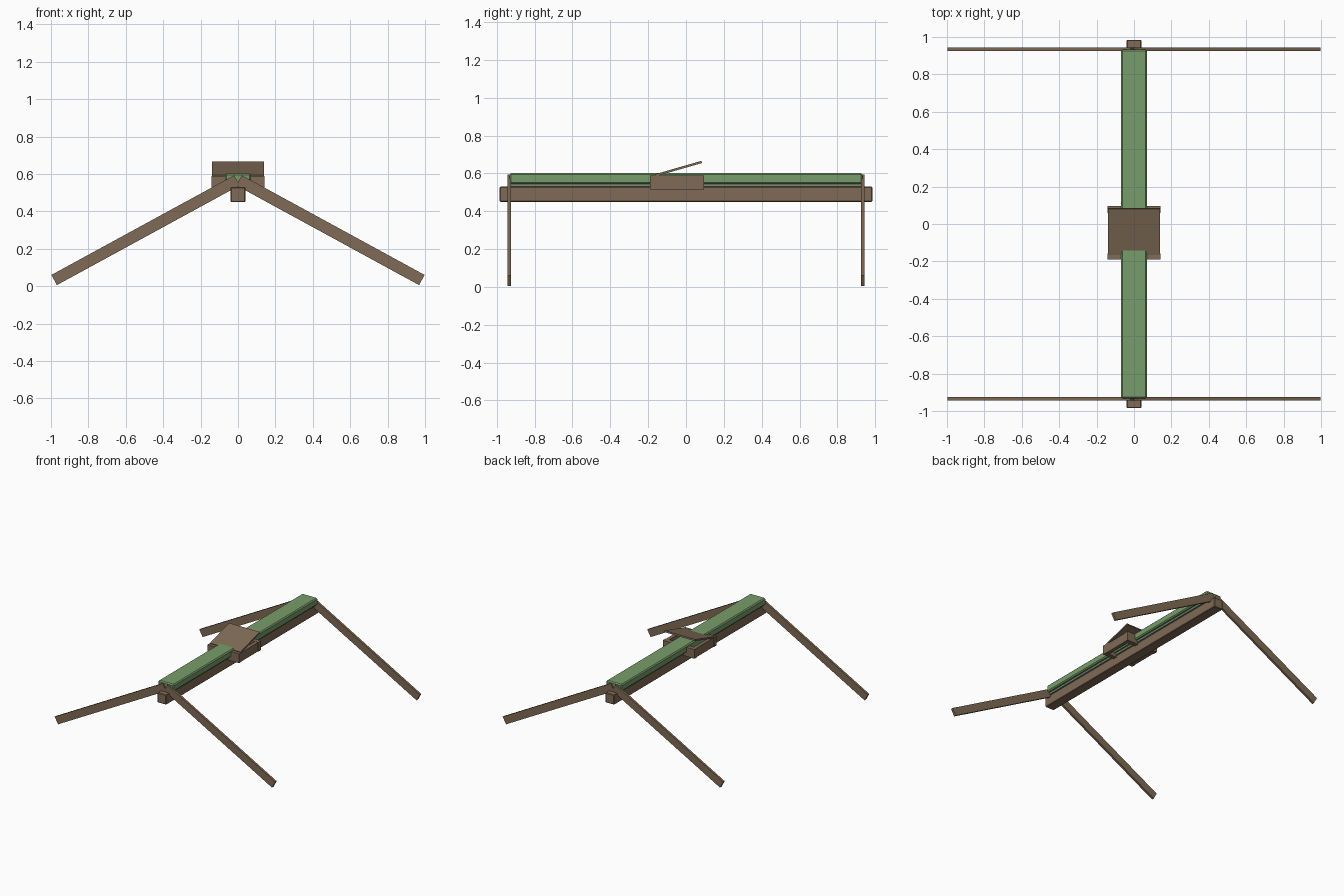
import bpy, math
from mathutils import Matrix, Vector

if "Cube" in bpy.data.objects:
    bpy.data.objects.remove(bpy.data.objects["Cube"])


def material(name, rgb):
    m = bpy.data.materials.new(name)
    m.diffuse_color = (*rgb, 1)
    m.use_nodes = True
    m.node_tree.nodes["Principled BSDF"].inputs["Base Color"].default_value = m.diffuse_color
    return m


WOOD = material("brown wood", (0.216, 0.147, 0.093))
GREEN = material("green padding", (0.188, 0.337, 0.147))
MUTED = material("muted green", (0.19, 0.27, 0.17))


def box(name, lo, hi, mat, bevel=0.0):
    """Axis-aligned box between two corners, with optional chamfer."""
    lo, hi = Vector(lo), Vector(hi)
    bpy.ops.mesh.primitive_cube_add(size=1, location=(lo + hi) / 2)
    ob = bpy.context.object
    ob.name = name
    ob.data.transform(Matrix.Diagonal((*(hi - lo), 1)))
    ob.data.materials.append(mat)
    if bevel:
        mod = ob.modifiers.new("chamfer", 'BEVEL')
        mod.width = bevel
        mod.segments = 1
    return ob


# Long square beam
box("beam", (-0.04, -0.985, 0.45), (0.04, 0.985, 0.53), WOOD, 0.004)

# Padded rail on a narrower base strip
box("rail_base", (-0.05, -0.93, 0.53), (0.05, 0.93, 0.546), MUTED)
box("rail_top", (-0.07, -0.932, 0.545), (0.07, 0.932, 0.602), GREEN, 0.008)

# Four splayed legs, crossing at the top
angle = math.radians(28.6)
foot, length = Vector((0.983, 0.033)), 1.113
for end, y in (("front", -0.934), ("back", 0.934)):
    for side, s in (("left", -1), ("right", 1)):
        leg = box(end + "_" + side + "_leg", (-length / 2, -0.009, -0.031),
                  (length / 2, 0.009, 0.031), WOOD)
        leg.rotation_euler = (0, s * angle, 0)
        leg.location = (s * (foot.x - math.cos(angle) * length / 2), y,
                        foot.y + math.sin(angle) * length / 2)

# Open frame of four planks around the rail
box("frame_front", (-0.143, -0.19, 0.515), (0.143, -0.157, 0.59), WOOD)
box("frame_back", (-0.143, 0.06, 0.515), (0.143, 0.095, 0.59), WOOD)
for side, s in (("left", -1), ("right", 1)):
    x0, x1 = sorted((s * 0.11, s * 0.14))
    box("frame_" + side, (x0, -0.157, 0.516), (x1, 0.06, 0.589), WOOD)

# Tilted lid rising toward the back
lid = box("lid", (-0.138, -0.128, -0.006), (0.138, 0.128, 0.006), WOOD)
lid.rotation_euler = (math.radians(16), 0, 0)
lid.location = (0, -0.04, 0.625)
